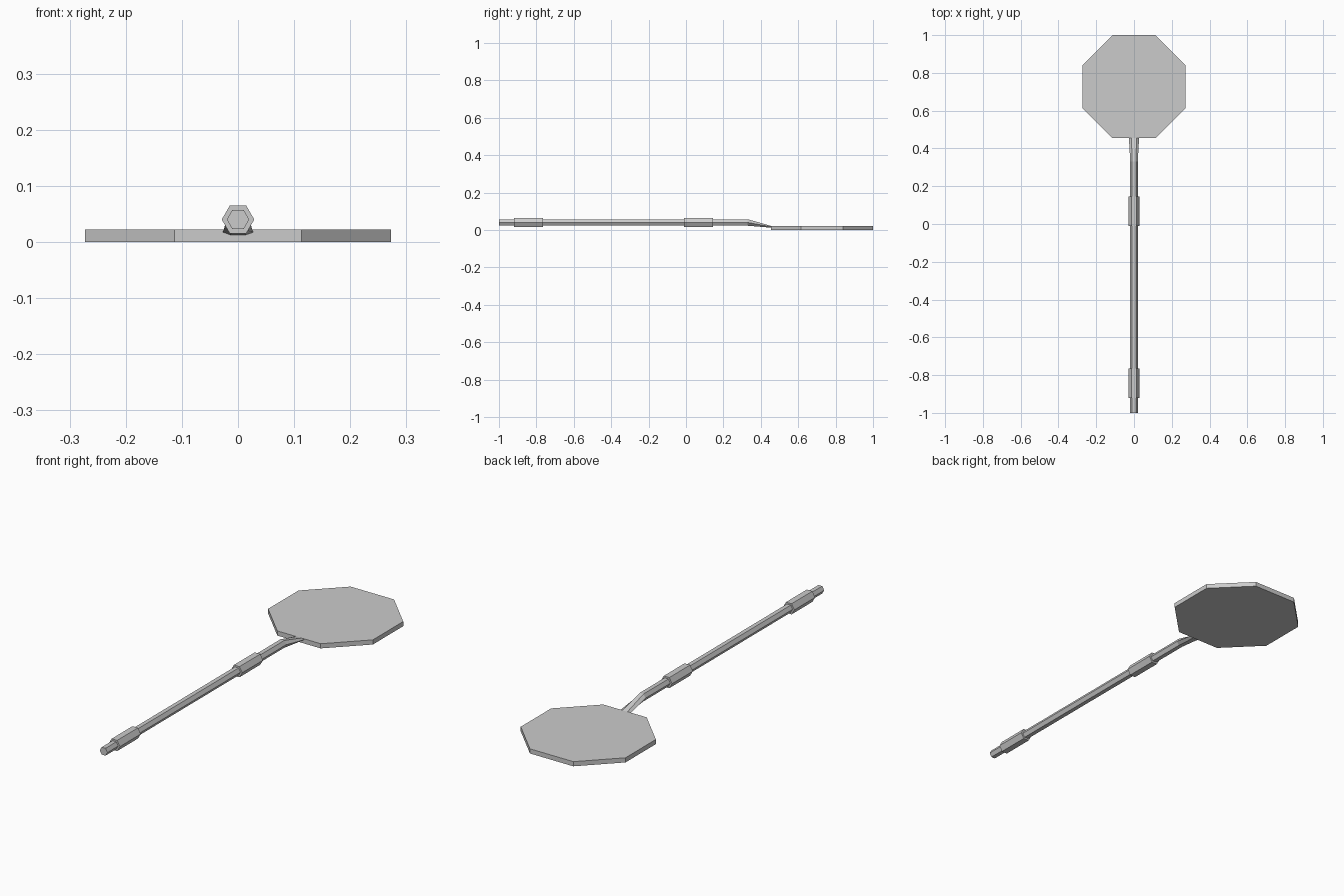
import bpy
import bmesh
from math import cos, sin, pi

cube = bpy.data.objects.get("Cube")
if cube:
    bpy.data.objects.remove(cube, do_unlink=True)

# One plain grey for every part
grey = bpy.data.materials.new("light_grey")
grey.use_nodes = True
colour = (0.6, 0.6, 0.6, 1)
grey.diffuse_color = colour
grey.node_tree.nodes["Principled BSDF"].inputs["Base Color"].default_value = colour


def finish(name, bm):
    bmesh.ops.recalc_face_normals(bm, faces=bm.faces)
    mesh = bpy.data.meshes.new(name)
    bm.to_mesh(mesh)
    bm.free()
    mesh.materials.append(grey)
    obj = bpy.data.objects.new(name, mesh)
    bpy.context.collection.objects.link(obj)
    return obj


def hex_loft(name, stations):
    """Loft a hexagon along y; each station is (y, z, x radius, z radius)."""
    bm = bmesh.new()
    rings = [[bm.verts.new((rx * cos(i * pi / 3), y, z + rz * sin(i * pi / 3)))
              for i in range(6)] for y, z, rx, rz in stations]
    for a, b in zip(rings, rings[1:]):
        for i in range(6):
            j = (i + 1) % 6
            bm.faces.new((a[i], a[j], b[j], b[i]))
    bm.faces.new(rings[0])
    bm.faces.new(rings[-1])
    return finish(name, bm)


# Octagonal paddle plate lying flat
bm = bmesh.new()
plate_radius = 0.273 / cos(pi / 8)
rim = [bm.verts.new((plate_radius * cos((i + 0.5) * pi / 4),
                     0.727 + plate_radius * sin((i + 0.5) * pi / 4), 0))
       for i in range(8)]
base = bm.faces.new(rim)
top = bmesh.ops.extrude_face_region(bm, geom=[base])["geom"]
bmesh.ops.translate(bm, vec=(0, 0, 0.022),
                    verts=[v for v in top if isinstance(v, bmesh.types.BMVert)])
if not any(f.calc_center_median().z < 0.001 for f in bm.faces):
    bm.faces.new(rim)
finish("octagon_plate", bm)

# Handle rod, bent down and flattened where it meets the plate
ROD_Z = 0.04
hex_loft("handle_rod", [(-1, ROD_Z, 0.02, 0.02), (0.33, ROD_Z, 0.02, 0.02),
                        (0.456, 0.017, 0.027, 0.0055)])

# Two thicker collars on the rod
for name, start in (("end_collar", -0.92), ("middle_collar", -0.01)):
    hex_loft(name, [(start, ROD_Z, 0.029, 0.029),
                    (start + 0.155, ROD_Z, 0.029, 0.029)])
